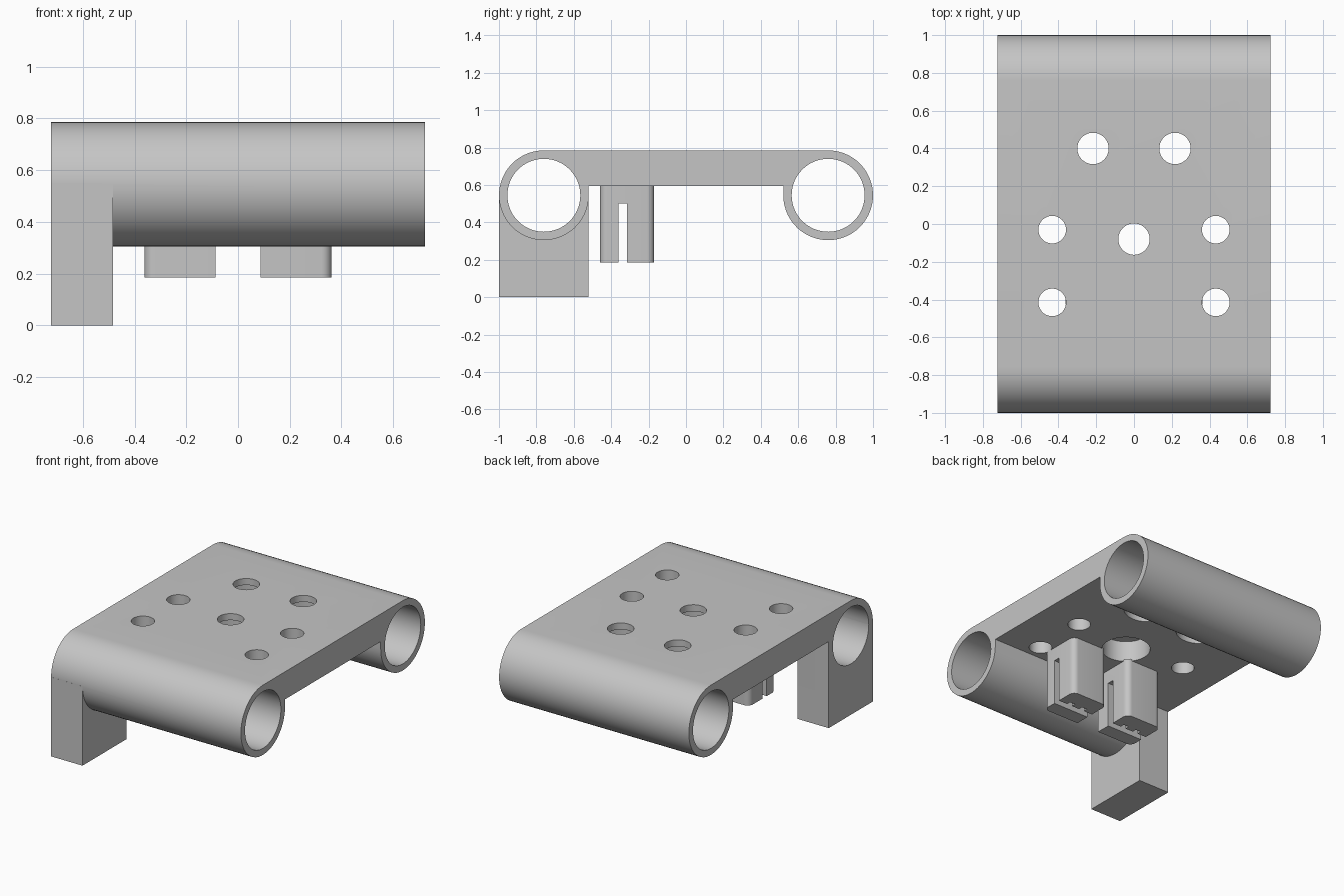
import bpy, bmesh, math
from mathutils import Matrix, Vector

cube = bpy.data.objects.get("Cube")
if cube:
    bpy.data.objects.remove(cube, do_unlink=True)

grey = bpy.data.materials.new("light_grey")
grey.use_nodes = True
grey.diffuse_color = (0.56, 0.56, 0.56, 1)
grey.node_tree.nodes["Principled BSDF"].inputs["Base Color"].default_value = grey.diffuse_color

HALF_X, TUBE_Y, TUBE_Z, TUBE_R, BORE_R = 0.722, 0.76, 0.545, 0.24, 0.195
PLATE_BOTTOM, PLATE_TOP = 0.595, 0.785


def make(name, bm):
    bmesh.ops.recalc_face_normals(bm, faces=bm.faces)
    mesh = bpy.data.meshes.new(name)
    bm.to_mesh(mesh)
    bm.free()
    mesh.materials.append(grey)
    ob = bpy.data.objects.new(name, mesh)
    bpy.context.collection.objects.link(ob)
    return ob


def box(name, x0, x1, y0, y1, z0, z1):
    bm = bmesh.new()
    centre = Vector((x0 + x1, y0 + y1, z0 + z1)) / 2
    size = Matrix.Diagonal((x1 - x0, y1 - y0, z1 - z0, 1))
    bmesh.ops.create_cube(bm, size=1, matrix=Matrix.Translation(centre) @ size)
    return make(name, bm)


def cylinder(name, centre, radius, depth, along_x=False):
    bm = bmesh.new()
    turn = Matrix.Rotation(math.pi / 2, 4, 'Y') if along_x else Matrix.Identity(4)
    bmesh.ops.create_cone(bm, cap_ends=True, segments=64, radius1=radius, radius2=radius,
                          depth=depth, matrix=Matrix.Translation(centre) @ turn)
    return make(name, bm)


def combine(target, tool, operation):
    mod = target.modifiers.new(operation.title(), 'BOOLEAN')
    mod.operation, mod.solver, mod.object = operation, 'EXACT', tool
    bpy.context.view_layer.objects.active = target
    bpy.ops.object.modifier_apply(modifier=mod.name)
    bpy.data.objects.remove(tool, do_unlink=True)


def smooth(ob):
    bpy.ops.object.select_all(action='DESELECT')
    ob.select_set(True)
    bpy.context.view_layer.objects.active = ob
    bpy.ops.object.shade_smooth_by_angle(angle=math.radians(30))


# Side profile: flat deck with a round tube at either end
half = []
for i in range(41):
    a = math.pi / 2 - 1.5 * math.pi * i / 40
    half.append((TUBE_Y + TUBE_R * math.cos(a), TUBE_Z + TUBE_R * math.sin(a)))
half.append((TUBE_Y - TUBE_R, PLATE_BOTTOM))
profile = half + [(-y, z) for y, z in reversed(half)]
bm = bmesh.new()
face = bm.faces.new([bm.verts.new((-HALF_X, y, z)) for y, z in profile])
extruded = bmesh.ops.extrude_face_region(bm, geom=[face])["geom"]
bmesh.ops.translate(bm, vec=(2 * HALF_X, 0, 0),
                    verts=[v for v in extruded if isinstance(v, bmesh.types.BMVert)])
body = make("deck_with_tubes", bm)

# Single leg under the front tube, bored together with the tubes
leg = box("leg", -HALF_X, -0.483, -1, -0.52, 0, TUBE_Z)
combine(body, leg, 'UNION')
for side in (-1, 1):
    combine(body, cylinder("bore_cutter", (0, side * TUBE_Y, TUBE_Z), BORE_R, 2, True), 'DIFFERENCE')

# Plain screw holes
for x in (-0.433, 0.433):
    for y in (-0.03, -0.415):
        combine(body, cylinder("hole_cutter", (x, y, 0.7), 0.073, 0.5), 'DIFFERENCE')

# Larger holes with a wide counterbore from below
for x, y in ((-0.217, 0.4), (0.217, 0.4), (0, -0.08)):
    combine(body, cylinder("hole_cutter", (x, y, 0.7), 0.083, 0.5), 'DIFFERENCE')
    combine(body, cylinder("counterbore_cutter", (x, y, PLATE_TOP - 0.045 - 0.15), 0.155, 0.3), 'DIFFERENCE')
smooth(body)


# Slotted clips hanging under the deck
def clip(name, side):
    inner, outer = side * 0.087, side * 0.362
    ob = box(name, min(inner, outer), max(inner, outer), -0.46, -0.17, 0.185, PLATE_BOTTOM + 0.01)
    bm = bmesh.new()
    bm.from_mesh(ob.data)
    upright = [e for e in bm.edges if abs(e.verts[0].co.z - e.verts[1].co.z) > 0.1]
    back = [e for e in upright if e.verts[0].co.y > -0.3]
    front = [e for e in upright if e not in back and abs(e.verts[0].co.x) > 0.2]
    bmesh.ops.bevel(bm, geom=back + front, offset=0.04, segments=8, profile=0.5, affect='EDGES')
    bm.to_mesh(ob.data)
    bm.free()
    combine(ob, box("slot_cutter", -0.5, 0.5, -0.36, -0.315, 0.1, 0.5), 'DIFFERENCE')
    # Small grip grooves in the slot wall
    for shift in (-0.05, 0.05):
        x = (inner + outer) / 2 + shift
        combine(ob, box("groove_cutter", x - 0.02, x + 0.02, -0.33, -0.285, 0.1, 0.5), 'DIFFERENCE')
    smooth(ob)


clip("left_clip", 1)
clip("right_clip", -1)
